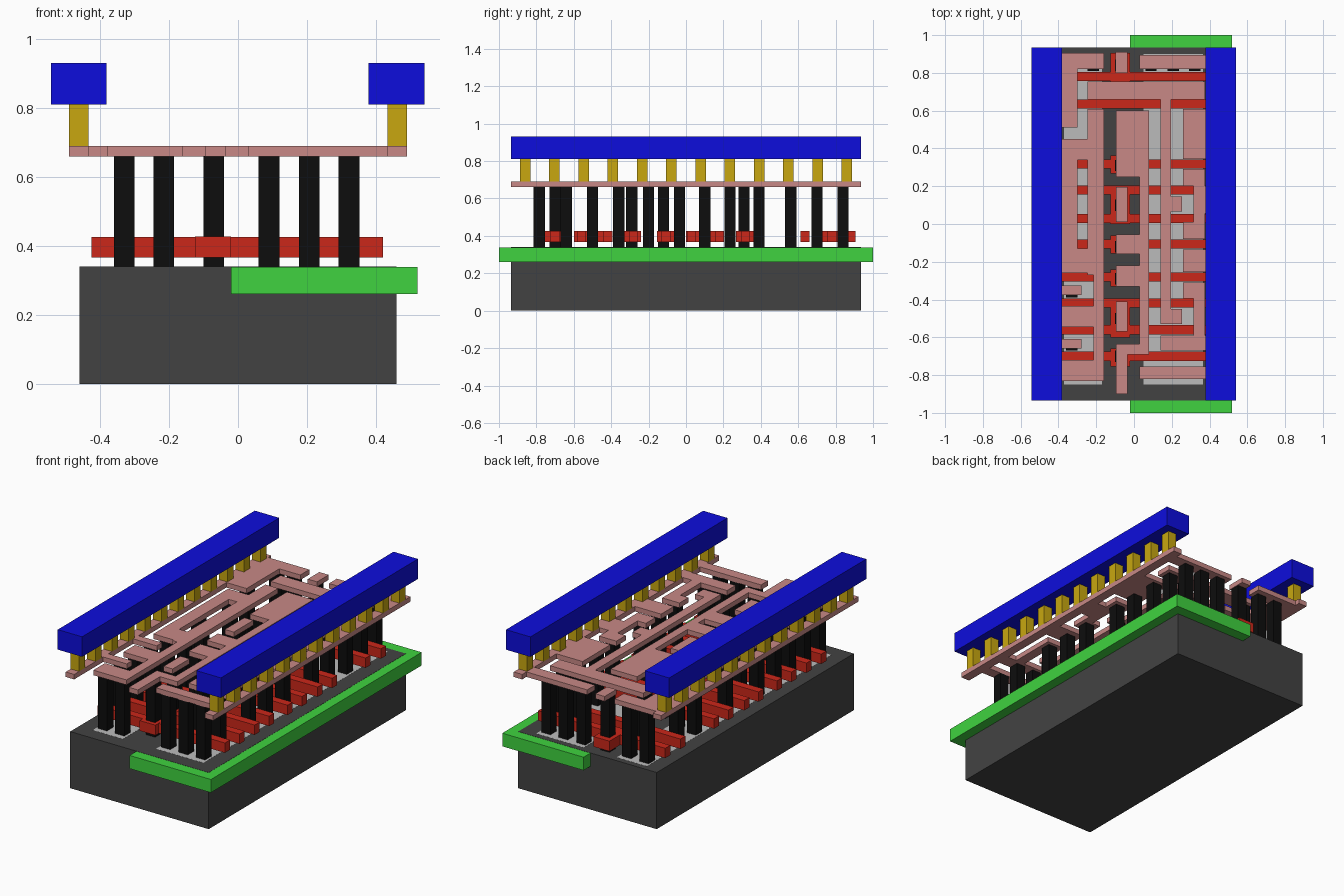
import bpy, bmesh

def mat(name, r, g, b):
    m = bpy.data.materials.new(name)
    m.diffuse_color = (r, g, b, 1)
    return m

DARK = mat("dark_grey", 0.055, 0.055, 0.055)
GREEN = mat("green", 0.05, 0.65, 0.05)
PALE = mat("pale_grey", 0.5, 0.5, 0.5)
RED = mat("red", 0.6, 0.02, 0.01)
BLACK = mat("black", 0.004, 0.004, 0.004)
PINK = mat("pink", 0.58, 0.25, 0.24)
YELLOW = mat("yellow", 0.58, 0.39, 0.005)
BLUE = mat("blue", 0.004, 0.004, 0.72)

def layer(name, rects, z0, z1, material):
    """One object made of boxes (x0, x1, y0, y1) between heights z0 and z1."""
    bm = bmesh.new()
    for x0, x1, y0, y1 in rects:
        r = bmesh.ops.create_cube(bm, size=1)
        for v in r["verts"]:
            v.co = (x1 if v.co.x > 0 else x0,
                    y1 if v.co.y > 0 else y0,
                    z1 if v.co.z > 0 else z0)
    me = bpy.data.meshes.new(name)
    bm.to_mesh(me)
    bm.free()
    me.materials.append(material)
    ob = bpy.data.objects.new(name, me)
    bpy.context.collection.objects.link(ob)

def pads(points, h):
    return [(x - h, x + h, y - h, y + h) for x, y in points]

# Base block, well and active areas
layer("substrate", [(-.46, .46, -.935, .935)], 0, .34, DARK)
layer("well", [(-.02, .52, -1, 1)], .26, .339, GREEN)
layer("active_areas", [(-.37, -.17, -.85, .9), (.05, .365, -.85, .9)], .30, .3405, PALE)

# Gate bars with wider contact pads
gates = [.78, .635, .317, .18, .03, -.106, -.28, -.418, -.56, -.70]
layer("gate_bars", [(-.425, .42, y - .024, y + .024) for y in gates], .367, .426, RED)
gate_pads = [(.73, .905), (0, .2), (-.6, -.4), (.268, .362),
             (-.155, -.06), (-.33, -.24), (-.755, -.66)]
layer("gate_pads", [(-.125, -.02, a, b) for a, b in gate_pads], .366, .427, RED)

# Contact pillars, listed by column
columns = {
    -.33: [.84, .56, .39, .10, -.20, -.36, -.50, -.64, -.785],
    -.215: [.84, .70, .39, .235, -.035, -.20, -.50, -.785],
    -.07: [.84, .31, .10, -.12, -.29, -.50, -.70],
    .09: [.84, -.785],
    .207: [.84, .70, .10, -.50, -.64, -.785],
    .322: [.84, .70, .56, .39, .235, -.035, -.20, -.36, -.64, -.785],
}
layer("contact_pillars",
      pads([(x, y) for x, ys in columns.items() for y in ys], .03), .34, .661, BLACK)

# Thin wiring layer
rails = [(-.49, -.434, -.935, .935), (.434, .49, -.935, .935)]
left = [(-.44, -.16, .82, .905), (-.44, -.30, .51, .82),
        (-.245, -.16, -.27, .61), (-.38, -.245, .34, .45),
        (-.38, -.30, -.13, .34), (-.38, -.16, -.26, -.13),
        (-.215, -.16, -.83, -.26), (-.38, -.215, -.545, -.435),
        (-.38, -.215, -.83, -.72),
        (-.44, -.277, -.375, -.325), (-.44, -.277, -.66, -.61)]
centre = [(-.097, -.035, .80, .91), (-.245, .14, .66, .755),
          (-.095, .08, .25, .60), (.03, .08, -.69, .25), (-.095, .03, -.16, -.055),
          (-.095, .03, -.33, -.22), (-.095, -.035, .01, .195),
          (-.095, -.035, -.57, -.41), (-.095, -.035, -.90, -.635),
          (-.035, .03, -.69, -.635)]
right = [(.14, .375, .66, .755), (.14, .195, -.53, .66),
         (.195, .255, .065, .145), (.195, .255, -.53, -.45),
         (.03, .44, .82, .895), (.26, .44, .345, .61),
         (.26, .375, .20, .29), (.315, .44, .055, .20), (.26, .375, -.08, .01),
         (.315, .375, .01, .06), (.26, .44, -.255, -.135), (.26, .375, -.395, -.31),
         (.315, .375, -.59, -.395), (.14, .44, -.67, -.59), (.03, .44, -.82, -.755)]
layer("wiring", rails + left + centre + right, .66, .69, PINK)

# Upper posts and the two thick power bars
layer("upper_posts", pads([(s * .462, -.86 + i * 1.72 / 11)
                           for s in (-1, 1) for i in range(12)], .028), .69, .81, YELLOW)
layer("power_bars", [(-.543, -.381, -.935, .935), (.379, .541, -.935, .935)], .81, .93, BLUE)
